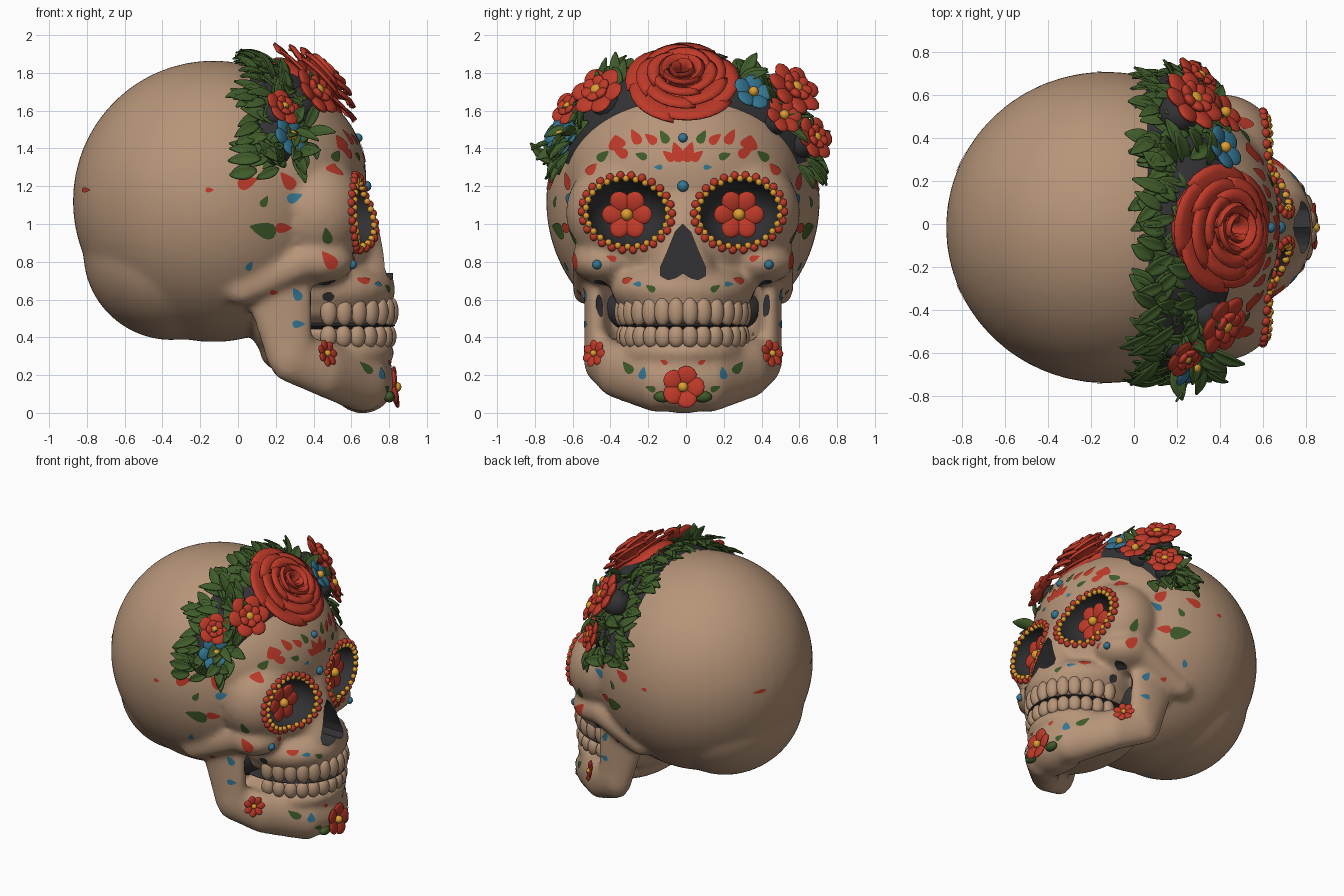
import bpy, bmesh, math, random
from mathutils import Vector as V, Matrix as M
from mathutils.bvhtree import BVHTree

if "Cube" in bpy.data.objects:
    bpy.data.objects.remove(bpy.data.objects["Cube"])
random.seed(4)
MATS = []
for n, c in [("bone", (0.47, 0.30, 0.19)), ("dark", (0.032, 0.032, 0.035)), ("red", (0.52, 0.042, 0.022)),
             ("green", (0.05, 0.105, 0.023)), ("blue", (0.035, 0.18, 0.29)), ("yellow", (0.72, 0.34, 0.03))]:
    MATS.append(bpy.data.materials.new(n))
    MATS[-1].diffuse_color = (*c, 1)
BONE, DARK, RED, GREEN, BLUE, YELLOW = range(6)
MID = -.016  # the face's mid-plane

def smooth(ob, angle):
    bpy.ops.object.select_all(action='DESELECT')
    ob.select_set(True)
    bpy.context.view_layer.objects.active = ob
    bpy.ops.object.shade_smooth_by_angle(angle=math.radians(angle))

def finish(bm, name, angle=50):
    me = bpy.data.meshes.new(name)
    bm.to_mesh(me)
    for m in MATS:
        me.materials.append(m)
    ob = bpy.data.objects.new(name, me)
    bpy.context.collection.objects.link(ob)
    if angle:
        smooth(ob, angle)
    return ob

def bake(ob):
    bpy.context.view_layer.update()
    me = bpy.data.meshes.new_from_object(ob.evaluated_get(bpy.context.evaluated_depsgraph_get()))
    ob.modifiers.clear()
    ob.data = me

def grid(bm, rows, mat):
    vs = [[bm.verts.new(p) for p in row] for row in rows]
    for a, b in zip(vs, vs[1:]):
        for i in range(len(a) - 1):
            bm.faces.new((a[i], a[i + 1], b[i + 1], b[i])).material_index = mat

def ball(bm, c, r, mat=0, rot=None, seg=12):
    mx = M.Translation(c) @ (rot or M()) @ M.Diagonal((*r, 1))
    n = max(6, seg * 2 // 3)
    top, bot = bm.verts.new(mx @ V((0, 0, 1))), bm.verts.new(mx @ V((0, 0, -1)))
    rings = [[bm.verts.new(mx @ V((math.sin(math.pi * j / n) * math.cos(math.tau * i / seg),
                                   math.sin(math.pi * j / n) * math.sin(math.tau * i / seg),
                                   math.cos(math.pi * j / n)))) for i in range(seg)] for j in range(1, n)]
    for i in range(seg):
        k = (i + 1) % seg
        faces = [(top, rings[0][i], rings[0][k]), (bot, rings[-1][k], rings[-1][i])]
        for f in faces + [(a[i], b[i], b[k], a[k]) for a, b in zip(rings, rings[1:])]:
            bm.faces.new(f).material_index = mat

def limb(bm, a, ra, b, rb):
    for i in range(9):
        ball(bm, V(a).lerp(V(b), i / 8), V(ra).lerp(V(rb), i / 8), seg=16)

def facing(n):
    return V(n).to_track_quat('Z', 'Y').to_matrix().to_4x4()

# skull: overlapping masses fused into one smooth surface
bm = bmesh.new()
for x, z, r in [(-.13, 1.12, (.745, .725, .745)), (.12, 1.25, (.56, .63, .53)), (-.35, .85, (.47, .55, .465)),
                (.40, .95, (.33, .42, .38)), (.46, .65, (.375, .38, .18)), (.5, .32, (.33, .33, .12)),
                (.66, .165, (.17, .26, .168)), (.38, .31, (.26, .42, .12)), (.19, .5, (.13, .46, .2)),
                (.44, .56, (.385, .335, .13))]:
    ball(bm, (x, MID, z), r, seg=48)
limb(bm, (.6, MID, 1.1), (.11, .08, .08), (.67, MID, .75), (.16, .18, .1))
for s in (1, -1):
    P = lambda x, y, z: (x, MID + s * y, z)
    ball(bm, P(.41, .325, 1.06), (.275, .295, .30), seg=36)
    ball(bm, P(.42, .41, .80), (.2, .18, .12), seg=24)
    limb(bm, P(.40, .51, .82), (.1, .08, .09), P(.02, .515, .65), (.1, .07, .08))
    limb(bm, P(.22, .46, .62), (.18, .065, .13), P(.27, .455, .32), (.13, .07, .14))
    limb(bm, P(.27, .455, .30), (.11, .075, .14), P(.46, .37, .23), (.11, .09, .15))
    limb(bm, P(.46, .37, .23), (.11, .09, .15), P(.66, .14, .165), (.14, .12, .165))
skull = finish(bm, "skull", 0)
md = skull.modifiers.new("fuse", 'REMESH')
md.mode, md.voxel_size = 'VOXEL', .021
md = skull.modifiers.new("soften", 'SMOOTH')
md.factor, md.iterations = .5, 10
bake(skull)

# eye sockets, nose opening and cheek gaps
bm = bmesh.new()
for s in (1, -1):
    ball(bm, (.66, MID + s * .297, 1.06), (.25, .216, .178), DARK, M.Rotation(s * .12, 4, 'X'), 32)
    ball(bm, (.49, MID + s * .415, .55), (.13, .07, .16), DARK, M.Rotation(s * -.25, 4, 'X'), 20)
half = [(0, 1.0), (.04, .96), (.08, .86), (.12, .77), (.118, .725), (.08, .705), (.04, .715)]
ring = half + [(0, .74)] + [(-y, z) for y, z in half[:0:-1]]
back, front = ([bm.verts.new((x, y + MID, z)) for y, z in ring] for x in (.62, 1.1))
for f in [back, front] + [(back[i - 1], back[i], front[i], front[i - 1]) for i in range(len(ring))]:
    bm.faces.new(f).material_index = DARK
bmesh.ops.recalc_face_normals(bm, faces=bm.faces[:])
cutter = finish(bm, "socket_cutter", 0)
cutter.hide_render = True
md = skull.modifiers.new("carve", 'BOOLEAN')
md.operation, md.object, md.solver = 'DIFFERENCE', cutter, 'MANIFOLD'
bake(skull)
bpy.data.objects.remove(cutter)
smooth(skull, 45)
sb = bmesh.new()
sb.from_mesh(skull.data)
bvh = BVHTree.FromBMesh(sb)

def hit(axis, a, b, s=1):  # 'x': (y, z) seen from the face; 'y': (x, z) seen from side s
    o, d = (V((2, a + MID, b)), V((-1, 0, 0))) if axis == 'x' else (V((a, 2 * s, b)), V((0, -s, 0)))
    return bvh.ray_cast(o, d)[:2]

# teeth on a curved arch, with dark mouth interior
bm = bmesh.new()
for z, h, k in ((.535, .075, 1), (.405, .06, .97)):
    for i in range(14):
        a = math.radians(-84 + 168 * i / 13)
        ball(bm, (.44 + .378 * k * math.cos(a), MID + .33 * k * math.sin(a), z), (.035, .045, h), BONE,
             M.Rotation(a, 4, 'Z'), 14)
ball(bm, (.44, MID, .462), (.393, .338, .022), DARK, seg=32)
ball(bm, (.27, MID, .55), (.12, .42, .17), DARK, seg=24)
finish(bm, "teeth")

# flowers of the wreath and of the face
def flower(bm, c, n, r, mat, petals=6, layers=1):
    base = M.Translation(c) @ facing(n)
    for i in range(petals * layers):
        L = i // petals
        k = 1 - .35 * L
        p = base @ M.Rotation(math.tau * (i + L / 2) / petals, 4, 'Z') @ M.Rotation(-.2 - .3 * L, 4, 'Y')
        ball(bm, (0, 0, 0), (r * .45 * k, r * .4 * k * 6 / petals, r * .14), mat,
             p @ M.Translation((r * .57 * k, 0, r * .1 * L)))
    ball(bm, base @ V((0, 0, r * .2)), [r * .24] * 3, YELLOW)

C = V((-.1, MID, 1.12))
bm = bmesh.new()
for p, r, mat, n, L in [((.40, -.46, 1.69), .15, RED, 6, 2), ((.27, -.65, 1.46), .12, BLUE, 6, 1),
                        ((.23, -.61, 1.61), .11, RED, 5, 2), ((.41, .35, 1.69), .11, BLUE, 5, 1),
                        ((.26, .56, 1.70), .165, RED, 7, 2), ((.41, .51, 1.57), .11, RED, 6, 1),
                        ((.29, .67, 1.45), .125, RED, 6, 2)]:
    d = V(p) - C + V((.25, 0, 0))
    flower(bm, p, d, r, mat, n, L)
    ball(bm, V(p) - d.normalized() * .09, (r * .6, r * .6, .09), DARK, facing(d))
finish(bm, "wreath_flowers")
bm = bmesh.new()
for s in (1, -1):
    flower(bm, (.57, MID + s * .293, 1.05), (1, s * .15, 0), .135, RED, 6)
    p, n = hit('y', .46, .31, s)
    flower(bm, p + n * .01, n + V((.6, 0, 0)), .075, RED, 7)
    ball(bm, (.80, MID + s * .105, .085), (.03, .05, .03), GREEN)
flower(bm, (.815, MID, .135), (1, 0, .1), .115, RED, 5)
finish(bm, "face_flowers")

# rose: rings of cupped petals
bm = bmesh.new()
base = M.Translation((.365, -.02, 1.70)) @ facing((.68, 0, .73))
for L, (R, r0, H, n) in enumerate([(.30, .12, .07, 5), (.24, .1, .12, 5), (.18, .08, .155, 4), (.115, .06, .175, 3),
                                   (.06, .035, .18, 3)]):
    for i in range(n):
        rows = []
        for j in range(7):
            v, row = j / 6, []
            for u in [k / 4 - 1 for k in range(9)]:
                a = math.tau * (i + .37 * L) / n + u * 3.9 / n
                rr = (r0 + (R - r0) * v ** 1.3) * (1 - .08 * u * u * v + .06 * u)
                row.append(base @ V((rr * math.cos(a), rr * math.sin(a), H * math.sin(v * 1.95) - .02 * u * u * v)))
            rows.append(row)
        grid(bm, rows, RED)
ball(bm, base @ V((0, 0, 0)), (.25, .25, .09), RED, facing((.68, 0, .73)), 24)
finish(bm, "rose").modifiers.new("thickness", 'SOLIDIFY').thickness = .012

# wreath base: raised dark band hugging the head
def head(t, p):
    t, p = math.radians(t), math.radians(p)
    d = V((math.sin(p), math.cos(p) * math.sin(t), math.cos(p) * math.cos(t)))
    return bvh.ray_cast(C + d * 3, -d)[0], d

bm = bmesh.new()
rows = []
for t in range(-72, 73, 4):
    row = []
    for v in [j / 10 for j in range(11)]:
        q, d = head(t, 12 + v * (36 - 19 * (t / 72) ** 2))
        row.append(q + d * (-.01 + .08 * math.sin(math.pi * min(v, .999)) ** .7))
    rows.append(row)
grid(bm, rows, DARK)
finish(bm, "wreath_base")

# leaves
bm = bmesh.new()
for i in range(230):
    rear, s = i < 150, 1 if i % 2 else -1
    t = -77 + 154 * (i + random.random()) / 150 if rear else s * random.uniform(24, 76)
    q, d = head(t, random.uniform(14, 28) if rear else random.uniform(20, 36))
    side = V((0, math.cos(math.radians(t)), -math.sin(math.radians(t))))
    if rear:
        way = V((-1, 0, 0)) + side * random.uniform(-.9, .9) + d * random.uniform(.1, .8)
    else:
        way = side * s * random.uniform(-.4, 1) + d * random.uniform(.2, .7) + V((random.uniform(-.5, .4), 0, 0))
    way.normalize()
    c, ln, w = q + d * random.uniform(.03, .07), random.uniform(.12, .18), random.uniform(.026, .04)
    side = way.cross(d).normalized()
    up, rows = side.cross(way), []
    for v in [j / 6 for j in range(7)]:
        ww = w * math.sin(math.pi * (.04 + .95 * v)) ** .8
        rows.append([c + way * ln * v + side * ww * u + up * (abs(u) * ww * .4 - .25 * ln * v * v)
                     for u in (-1, -.5, 0, .5, 1)])
    grid(bm, rows, GREEN)
finish(bm, "leaves").modifiers.new("thickness", 'SOLIDIFY').thickness = .008

# beads round the eyes and on the brow line
bm = bmesh.new()
for i in range(104):
    s, a = (1, -1)[i % 2], math.tau * (i // 2) / 52
    red = i // 2 % 2
    y, z = .216 * (1.1 if red else 1.0) * math.cos(a), .178 * (1.1 if red else 1.0) * math.sin(a)
    p, n = hit('x', s * (.297 + y - .12 * z), 1.06 + z + .12 * y)
    if p and p.x > .5:
        ball(bm, p, [.023 if red else .018] * 3, RED if red else YELLOW, seg=10)
for y, z, r in [(0, 1.20, .03), (0, 1.455, .025), (.455, .785, .025), (-.455, .785, .025)]:
    ball(bm, hit('x', y, z)[0], [r] * 3, BLUE)
finish(bm, "beads")

# painted teardrops laid on the bone: colour -> position, length and angle, from the face and from the sides
FACE = {RED: [(.03, 1.38, .1, 70), (.075, 1.36, .07, 40), (.17, 1.45, .07, 40), (.25, 1.46, .08, 60),
              (.33, 1.38, .08, 30), (.48, 1.29, .07, 130), (.29, .7, .05, 160), (.1, .27, .04, 30), (.38, .82, .05, 20)],
        GREEN: [(.1, 1.46, .07, 60), (.22, 1.36, .06, 20), (.42, 1.36, .07, 140), (.17, .66, .05, 30),
                (.29, .24, .07, 50), (.17, .13, .05, 20)],
        BLUE: [(.13, 1.3, .04, 0), (.21, .21, .06, 100), (.24, .68, .04, 0)]}
SIDE = {RED: [(.05, 1.22, .1, 20), (.26, 1.23, .1, 130), (.24, .98, .08, 0), (.48, .81, .1, 130), (-.15, 1.18, .04, 0),
              (.54, 1.43, .08, 120), (.19, .64, .04, 0), (-.8, 1.18, .04, 0)],
        GREEN: [(.13, .97, .13, 165), (.14, 1.12, .06, 60), (.47, .94, .08, 100)],
        BLUE: [(.3, 1.14, .08, 20), (.31, .63, .07, 120), (.32, .47, .06, 0), (.06, .78, .05, 60)]}
bm = bmesh.new()
todo = [(ax, mat, s, *p) for ax, tb in (('x', FACE), ('y', SIDE)) for mat in tb for p in tb[mat] for s in (1, -1)]
for axis, mat, s, a, b, size, ang in todo:
    ca, sa, pts = math.cos(math.radians(ang)), math.sin(math.radians(ang)), []
    for i in range(-1, 14):
        w, k = math.tau * i / 14, size * (i >= 0)
        u, v = k * .55 * math.cos(w), k * .3 * math.sin(w) * (1 - .6 * math.cos(w))
        x, z = a + u * ca - v * sa, b + u * sa + v * ca
        p, n = hit('x', s * x, z) if axis == 'x' else hit('y', x, z, s)
        pts.append(p + n * .005 if p else None)
    if None in pts or max((p - pts[0]).length for p in pts) > size * 1.6:
        continue
    vs = [bm.verts.new(p) for p in pts]
    for i in range(14):
        tri = (vs[0], vs[1 + i], vs[1 + (i + 1) % 14])
        bm.faces.new(tri if (s > 0) == (axis == 'x') else tri[::-1]).material_index = mat
finish(bm, "painted_petals")

for m in bpy.data.materials:
    if m.users and not m.is_grease_pencil:
        m.use_nodes = True
        m.node_tree.nodes["Principled BSDF"].inputs["Base Color"].default_value = m.diffuse_color
